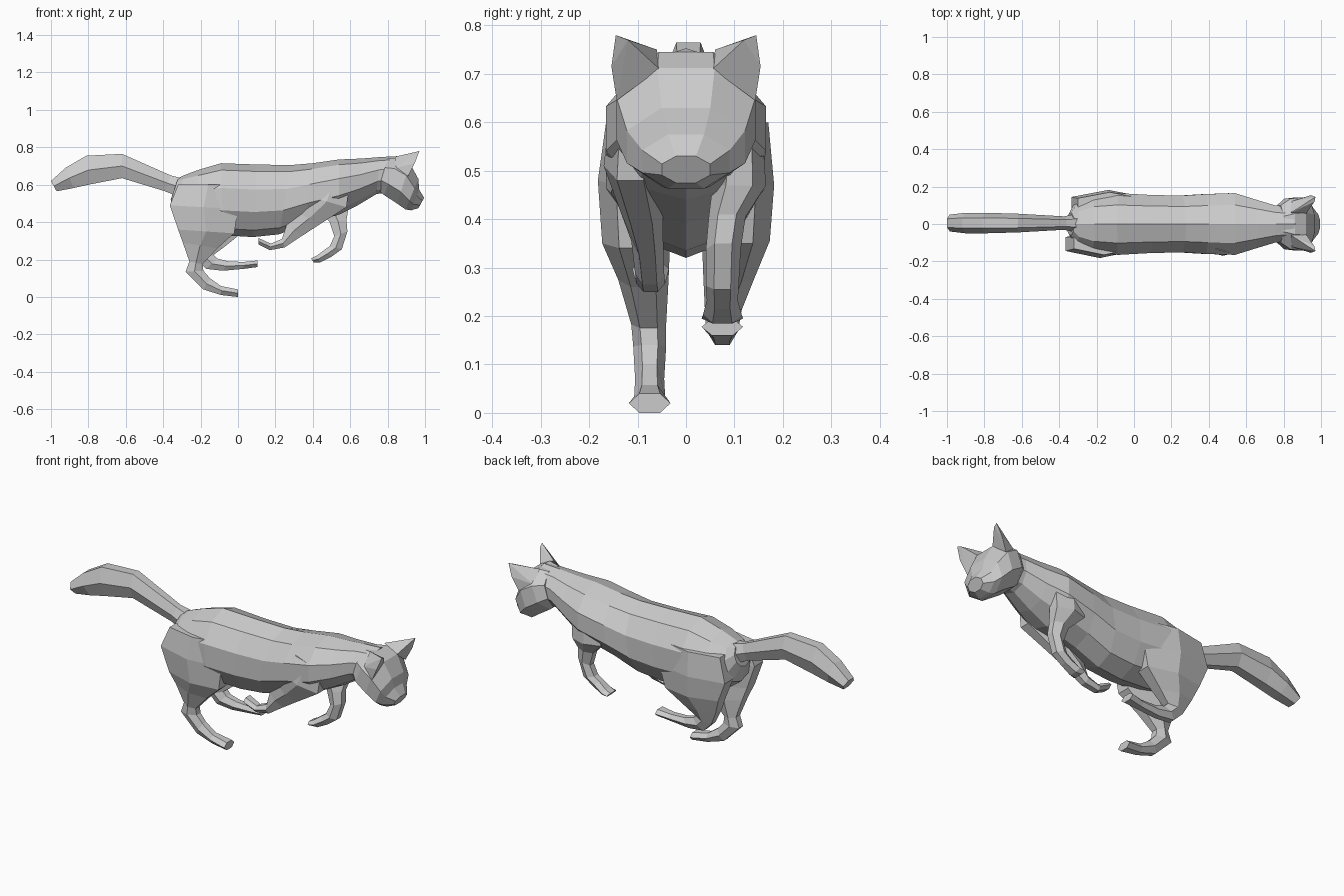
import bpy, bmesh, math
from mathutils import Vector


def finish(name, bm):
    bmesh.ops.recalc_face_normals(bm, faces=bm.faces)
    mesh = bpy.data.meshes.new(name)
    bm.to_mesh(mesh)
    bm.free()
    ob = bpy.data.objects.new(name, mesh)
    bpy.context.collection.objects.link(ob)
    return ob


def loft(name, rings, n=6, flat=True):
    """Skin rings given as (x, z, x, z, half width, y): two opposite
    silhouette points in the side view plus the sideways extent."""
    bm = bmesh.new()
    angles = [2 * math.pi * (i + (0.5 if flat else 0)) / n for i in range(n)]
    cm = max(math.cos(a) for a in angles)
    sm = max(math.sin(a) for a in angles)
    loops = []
    for xa, za, xb, zb, hw, y in rings:
        a, b = Vector((xa, y, za)), Vector((xb, y, zb))
        mid, u, v = (a + b) / 2, (a - b) / 2, Vector((0, hw, 0))
        loops.append([bm.verts.new(mid + u * math.cos(t) / cm + v * math.sin(t) / sm)
                      for t in angles])
    for p, q in zip(loops, loops[1:]):
        for i in range(n):
            j = (i + 1) % n
            bm.faces.new((p[i], p[j], q[j], q[i]))
    bm.faces.new(loops[0])
    bm.faces.new(loops[-1])
    return finish(name, bm)


def hull(name, points):
    bm = bmesh.new()
    for p in points:
        bm.verts.new(p)
    bmesh.ops.convex_hull(bm, input=bm.verts)
    return finish(name, bm)


# Torso and neck
loft("body", [
    (-0.32, 0.635, -0.36, 0.52, 0.06, 0),
    (-0.29, 0.65, -0.335, 0.43, 0.11, 0),
    (-0.21, 0.68, -0.24, 0.36, 0.15, 0),
    (-0.09, 0.715, -0.08, 0.33, 0.165, 0),
    (0.10, 0.708, 0.08, 0.32, 0.155, 0),
    (0.28, 0.705, 0.22, 0.335, 0.152, 0),
    (0.40, 0.715, 0.36, 0.39, 0.16, 0),
    (0.54, 0.735, 0.54, 0.44, 0.165, 0),
    (0.66, 0.74, 0.64, 0.49, 0.13, 0),
    (0.76, 0.748, 0.74, 0.55, 0.10, 0),
    (0.86, 0.753, 0.81, 0.56, 0.09, 0)], n=10, flat=False)

# Head with tapering muzzle
loft("head", [
    (0.80, 0.74, 0.75, 0.575, 0.10, 0),
    (0.86, 0.745, 0.78, 0.545, 0.135, 0),
    (0.92, 0.712, 0.85, 0.50, 0.143, 0),
    (0.965, 0.63, 0.895, 0.468, 0.122, 0),
    (0.968, 0.575, 0.925, 0.463, 0.09, 0),
    (0.995, 0.53, 0.965, 0.475, 0.05, 0)], n=8)

# Ears
for side, label in ((-1, "near"), (1, "far")):
    hull(label + "_ear", [(x, side * y, z) for x, y, z in (
        (0.92, 0.055, 0.71), (0.91, 0.143, 0.645), (0.84, 0.06, 0.75),
        (0.84, 0.12, 0.69), (0.965, 0.12, 0.77), (0.97, 0.145, 0.78),
        (0.945, 0.154, 0.715))])

# Tail
loft("tail", [
    (-0.28, 0.63, -0.33, 0.54, 0.05, 0.005),
    (-0.36, 0.65, -0.39, 0.565, 0.036, 0.005),
    (-0.62, 0.765, -0.62, 0.635, 0.05, 0.005),
    (-0.81, 0.755, -0.79, 0.602, 0.055, 0.005),
    (-0.92, 0.692, -0.88, 0.582, 0.055, 0.005),
    (-1.0, 0.62, -0.97, 0.565, 0.045, 0.005)])

# Hind legs
loft("near_hind_leg", [
    (0.00, 0.60, -0.32, 0.60, 0.065, -0.10),
    (0.00, 0.47, -0.365, 0.49, 0.075, -0.107),
    (-0.02, 0.34, -0.32, 0.36, 0.07, -0.103),
    (-0.11, 0.26, -0.295, 0.29, 0.052, -0.088),
    (-0.19, 0.175, -0.26, 0.19, 0.036, -0.077),
    (-0.185, 0.14, -0.28, 0.135, 0.034, -0.075),
    (-0.15, 0.10, -0.185, 0.04, 0.03, -0.075),
    (-0.09, 0.058, -0.09, 0.01, 0.032, -0.075),
    (0.00, 0.04, 0.00, 0.0, 0.043, -0.075)])
loft("far_hind_leg", [
    (0.04, 0.60, -0.30, 0.60, 0.065, 0.105),
    (0.06, 0.47, -0.335, 0.47, 0.075, 0.107),
    (0.03, 0.35, -0.29, 0.36, 0.07, 0.103),
    (-0.07, 0.27, -0.26, 0.28, 0.052, 0.088),
    (-0.13, 0.225, -0.22, 0.20, 0.038, 0.077),
    (-0.11, 0.205, -0.17, 0.15, 0.034, 0.075),
    (-0.05, 0.19, -0.08, 0.14, 0.03, 0.075),
    (0.03, 0.187, 0.03, 0.15, 0.032, 0.075),
    (0.105, 0.195, 0.105, 0.16, 0.043, 0.075)])

# Front legs
loft("near_front_leg", [
    (0.60, 0.63, 0.44, 0.65, 0.04, -0.115),
    (0.58, 0.48, 0.37, 0.54, 0.055, -0.115),
    (0.44, 0.39, 0.32, 0.45, 0.045, -0.092),
    (0.34, 0.325, 0.26, 0.385, 0.033, -0.08),
    (0.25, 0.265, 0.235, 0.31, 0.03, -0.075),
    (0.17, 0.25, 0.175, 0.285, 0.03, -0.073),
    (0.11, 0.28, 0.11, 0.315, 0.038, -0.073)])
loft("far_front_leg", [
    (0.60, 0.63, 0.42, 0.63, 0.04, 0.115),
    (0.59, 0.47, 0.42, 0.47, 0.055, 0.11),
    (0.58, 0.41, 0.49, 0.40, 0.038, 0.085),
    (0.585, 0.35, 0.515, 0.325, 0.036, 0.077),
    (0.555, 0.255, 0.49, 0.27, 0.034, 0.075),
    (0.50, 0.215, 0.46, 0.25, 0.032, 0.075),
    (0.44, 0.185, 0.42, 0.22, 0.04, 0.075),
    (0.405, 0.185, 0.39, 0.205, 0.043, 0.075)])
